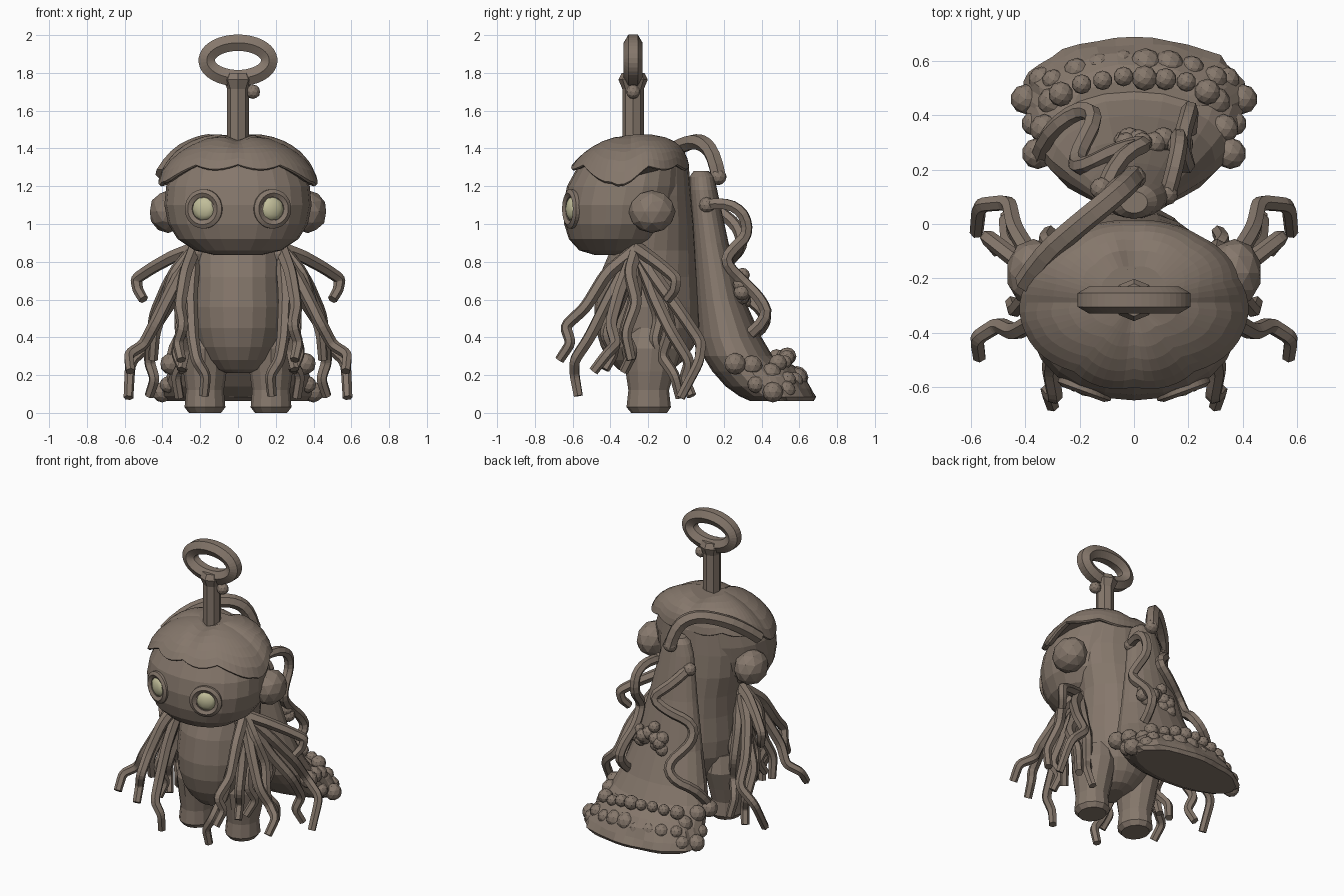
import bpy, bmesh, math, random
from math import sin, cos, pi
from mathutils import Vector, Matrix

random.seed(4)
cube = bpy.data.objects.get("Cube")
if cube:
    bpy.data.objects.remove(cube, do_unlink=True)


def material(name, color):
    m = bpy.data.materials.new(name)
    m.use_nodes = True
    m.diffuse_color = color
    m.node_tree.nodes["Principled BSDF"].inputs["Base Color"].default_value = color
    return m


CLAY = material("brown clay", (0.235, 0.185, 0.148, 1))
PALE = material("pale yellow", (0.53, 0.51, 0.32, 1))


def finish(name, bm, mat=CLAY, smooth=False):
    bmesh.ops.recalc_face_normals(bm, faces=bm.faces)
    me = bpy.data.meshes.new(name)
    bm.to_mesh(me)
    bm.free()
    me.materials.append(mat)
    for p in me.polygons:
        p.use_smooth = smooth
    ob = bpy.data.objects.new(name, me)
    bpy.context.collection.objects.link(ob)
    return ob


def bridge(bm, rings):
    """Skin closed rings of points, capping both ends."""
    loops = [[bm.verts.new(p) for p in ring] for ring in rings]
    n = len(loops[0])
    for a, b in zip(loops, loops[1:]):
        for i in range(n):
            j = (i + 1) % n
            bm.faces.new((a[i], a[j], b[j], b[i]))
    bm.faces.new(loops[0][::-1])
    bm.faces.new(loops[-1])


def loft(name, sections, sides=20, power=2.0, x0=0, ripple=0):
    """Sections are (z, half width, front y, back y)."""
    def side(v):
        return math.copysign(abs(v) ** (2 / power), v)
    rings = []
    for k, (z, hw, yf, yb) in enumerate(sections):
        ring = []
        for i in range(sides):
            a = 2 * pi * i / sides
            w = 1 + ripple * (sin(a * 9 + k) + random.uniform(-1, 1))
            ring.append((x0 + hw * w * side(cos(a)),
                         (yf + yb) / 2 + (yb - yf) / 2 * w * side(sin(a)), z))
        rings.append(ring)
    bm = bmesh.new()
    bridge(bm, rings)
    return finish(name, bm)


def blobs(name, items, scale=(1, 1, 1), mat=CLAY, detail=2, turn=0, smooth=False):
    """Items are (location, radius); all go into one mesh."""
    bm = bmesh.new()
    for loc, r in items:
        m = Matrix.Translation(loc) @ Matrix.Rotation(turn, 4, 'Z') @ Matrix.Diagonal((*scale, 1))
        bmesh.ops.create_icosphere(bm, subdivisions=detail, radius=r, matrix=m)
    return finish(name, bm, mat, smooth)


def tube(name, points, radius, closed=False, tip=1.0):
    cu = bpy.data.curves.new(name, 'CURVE')
    cu.dimensions = '3D'
    cu.bevel_depth, cu.bevel_resolution = radius, 1
    cu.use_fill_caps, cu.resolution_u = True, 3
    sp = cu.splines.new('NURBS')
    sp.points.add(len(points) - 1)
    last = len(points) - 1
    for i, (pt, p) in enumerate(zip(sp.points, points)):
        pt.co = (*p, 1)
        pt.radius = 1 + (tip - 1) * i / last
    sp.use_cyclic_u, sp.use_endpoint_u, sp.order_u = closed, not closed, 3
    tmp = bpy.data.objects.new(name + "_path", cu)
    bpy.context.collection.objects.link(tmp)
    me = bpy.data.meshes.new_from_object(tmp.evaluated_get(bpy.context.evaluated_depsgraph_get()))
    bpy.data.objects.remove(tmp, do_unlink=True)
    bm = bmesh.new()
    bm.from_mesh(me)
    return finish(name, bm)


# Torso with a straight back column that carries the head
loft("torso", [(.21, .06, -.3, -.13), (.23, .12, -.36, -.07), (.28, .17, -.41, -.01),
               (.35, .215, -.45, .04), (.45, .245, -.48, .075), (.56, .255, -.485, .075),
               (.72, .245, -.46, .065), (.86, .25, -.4, .055), (1.0, .28, -.36, .045),
               (1.15, .285, -.35, .03), (1.3, .25, -.3, .015), (1.4, .15, -.25, -.05)])

# Head
loft("head", [(.835, .12, -.48, -.28), (.86, .23, -.565, -.18), (.92, .32, -.62, -.1),
              (1.0, .37, -.645, -.04), (1.1, .39, -.65, -.02), (1.2, .38, -.63, 0),
              (1.3, .34, -.575, 0), (1.37, .26, -.48, -.01), (1.42, .14, -.36, -.1)],
     sides=24, power=2.15)


# Hair cap with a scalloped rim, measured by angle from the front
def hair_rim(a):
    d = abs(a)
    dip = .095 * math.exp(-((d - 1.32) / .36) ** 2)
    return 1.315 - dip - .025 * abs(sin(d * 5))


steps, rings = 60, []
for t, shrink in [(k / 7, 1) for k in range(1, 8)] + [(1.02, .97), (1, .9)]:
    ring = []
    for i in range(steps):
        a = -pi + 2 * pi * i / steps
        h = (1.48 - hair_rim(a)) * t ** 1.8
        p = 1.85 + 1.5 * max(0, -cos(a))
        r = shrink * (1 - abs(1 - h / .28) ** p) ** (1 / p)
        x, y = .425 * r * sin(a), -.29 - (.35 if abs(a) < pi / 2 else .31) * r * cos(a)
        ring.append((x, y, 1.48 - h - .04 * math.exp(-(x / .05) ** 2) * max(1 - t, 0)))
    rings.append(ring)
bm = bmesh.new()
bridge(bm, rings)
finish("hair_cap", bm)

# Key-like antenna: post, collar, ring and side knob
bm = bmesh.new()
for low, high, r1, r2 in ((1.4, 1.79, .057, .057), (1.71, 1.765, .055, .078),
                          (1.765, 1.8, .078, .06)):
    bmesh.ops.create_cone(bm, cap_ends=True, segments=8, radius1=r1, radius2=r2, depth=high - low,
                          matrix=Matrix.Translation((0, -.28, (low + high) / 2)))
finish("antenna_post", bm)
tube("antenna_ring", [(.17 * cos(a), -.28, 1.866 + .096 * sin(a))
                      for a in (2 * pi * i / 14 for i in range(14))], .05, closed=True)
blobs("antenna_knob", [((.08, -.28, 1.7), .038)])

# Strand waypoints on the left side, grouped by where they hang
ROOT = Vector((.23, -.26, .87))
FRONT_STRANDS = [
    [(.28, -.42, .74), (.31, -.53, .56), (.29, -.64, .46), (.32, -.61, .37), (.3, -.67, .28)],
    [(.25, -.4, .62), (.24, -.51, .4), (.22, -.59, .28), (.17, -.59, .2), (.18, -.57, .09)],
    [(.35, -.35, .65), (.44, -.4, .47), (.5, -.37, .36), (.58, -.42, .31), (.57, -.49, .22)],
    [(.28, -.35, .6), (.31, -.43, .42), (.28, -.38, .32), (.3, -.43, .23)],
    [(.34, -.3, .74), (.39, -.26, .58), (.44, -.32, .42), (.45, -.29, .28)]]
BACK_STRANDS = [
    [(.36, -.15, .7), (.44, -.02, .52), (.46, .08, .37), (.57, .07, .27), (.58, -.03, .08)],
    [(.35, -.16, .6), (.46, -.08, .43), (.47, .02, .27), (.44, -.01, .18), (.47, .03, .09)],
    [(.3, -.14, .64), (.31, -.08, .45), (.27, -.13, .3), (.33, -.06, .2), (.31, -.03, .08)],
    [(.34, -.2, .83), (.45, -.12, .77), (.54, -.05, .71), (.53, -.06, .65), (.5, -.1, .6)],
    [(.27, -.27, .6), (.3, -.33, .42), (.33, -.28, .32), (.29, -.33, .22)],
    [(.26, -.2, .68), (.24, -.14, .5), (.28, -.17, .38), (.25, -.11, .26)]]


def hanging(way, s):
    """Path through the waypoints, with midpoints added so that the bends stay crisp."""
    pts = [ROOT] + [Vector(p) for p in way]
    path = [pts[0]]
    for a, b in zip(pts, pts[1:]):
        path += [(a + b) / 2, b]
    return [(s * p.x, p.y, p.z) for p in path]


# Paired parts: ears, eyes, legs and side strands
for s, label in ((1, "left"), (-1, "right")):
    blobs(label + "_ear", [((s * .37, -.18, 1.065), .118)], scale=(.86, 1.06, .96))
    blobs(label + "_eye", [((s * .18, -.6, 1.08), .066)], scale=(1, .5, 1), mat=PALE,
          turn=s * .35, smooth=True)
    across = Vector((.94, s * .34, 0))
    centre = Vector((s * .18, -.605, 1.08))
    tube(label + "_eye_rim", [centre + across * .086 * cos(a) + Vector((0, 0, .086 * sin(a)))
                              for a in (2 * pi * i / 12 for i in range(12))], .024, closed=True)
    loft(label + "_leg", [(0, .085, -.29, -.1), (.03, .108, -.315, -.08), (.12, .1, -.305, -.09),
                          (.22, .115, -.32, -.06), (.34, .125, -.34, -.02), (.45, .08, -.3, -.05)],
         sides=12, x0=s * .175)
    blobs(label + "_shoulder", [((s * .22, -.26, .84), .06)], scale=(1, 1.2, 1))
    for n, way in enumerate(FRONT_STRANDS + BACK_STRANDS):
        tube(f"{label}_strand_{n + 1}", hanging(way, s), .038, tip=.68)

# Back mound flaring to a flat foot
loft("back_mound", [(.062, .38, .34, .66), (.09, .41, .28, .66), (.14, .4, .21, .62),
                    (.22, .37, .14, .55), (.3, .34, .09, .46), (.4, .3, .065, .4),
                    (.6, .24, .055, .31), (.9, .17, .04, .225), (1.18, .115, .02, .165),
                    (1.25, .085, .02, .15), (1.28, .05, .04, .12)], sides=20, ripple=.004)

# Rippled skirt and lumpy growth along the foot
loft("foot_skirt", [(.062, .37, .35, .67), (.085, .405, .29, .69), (.13, .4, .26, .665),
                    (.19, .365, .25, .63), (.24, .32, .26, .585), (.275, .24, .3, .53)],
     sides=36, ripple=.022)
shelf = []
for i in range(8):
    x = -.27 + .54 * i / 7
    y = .53 - .5 * x * x + random.uniform(-.02, .015)
    shelf.append(((x, y, .26 + random.uniform(0, .05)), random.uniform(.036, .056)))
    shelf.append(((x * 1.1, y + .05, random.uniform(.16, .19)), random.uniform(.04, .065)))
for s in (1, -1):
    shelf += [((s * .355, .26, .26), .058), ((s * .33, .35, .25), .055),
              ((s * .4, .46, .11), .055), ((s * .3, .45, .21), .055),
              ((s * .34, .53, .12), .05), ((s * .37, .37, .15), .045)]
blobs("shelf_lumps", shelf)
cluster = [((random.uniform(-.06, .2), random.uniform(.28, .32), random.uniform(.58, .69)), .043)
           for i in range(11)]
blobs("middle_lumps", cluster + [((.03, .3, .73), .038)])

# Hanging cables and their knobs
tube("upper_cable", [(-.4, -.22, 1.26), (-.34, -.12, 1.36), (-.2, 0, 1.43), (-.1, .08, 1.44),
                     (-.02, .15, 1.37), (0, .175, 1.24)], .043)
tube("left_cable", [(.12, .1, 1.1), (.15, .2, 1.12), (.17, .31, 1.06), (.16, .33, .94),
                    (.18, .25, .87), (.2, .2, .8), (.17, .3, .7), (.2, .4, .6),
                    (.21, .44, .5), (.2, .34, .42)], .032)
tube("right_cable", [(-.11, .13, 1.1), (-.06, .25, 1.02), (.06, .3, .93), (-.05, .28, .85),
                     (-.2, .2, .78), (-.22, .24, .66), (-.13, .4, .56), (-.2, .43, .47),
                     (-.33, .33, .4), (-.35, .25, .28)], .033)
blobs("cable_knobs", [((0, .17, 1.25), .045), ((.12, .11, 1.1), .042), ((-.12, .13, 1.1), .042)])
